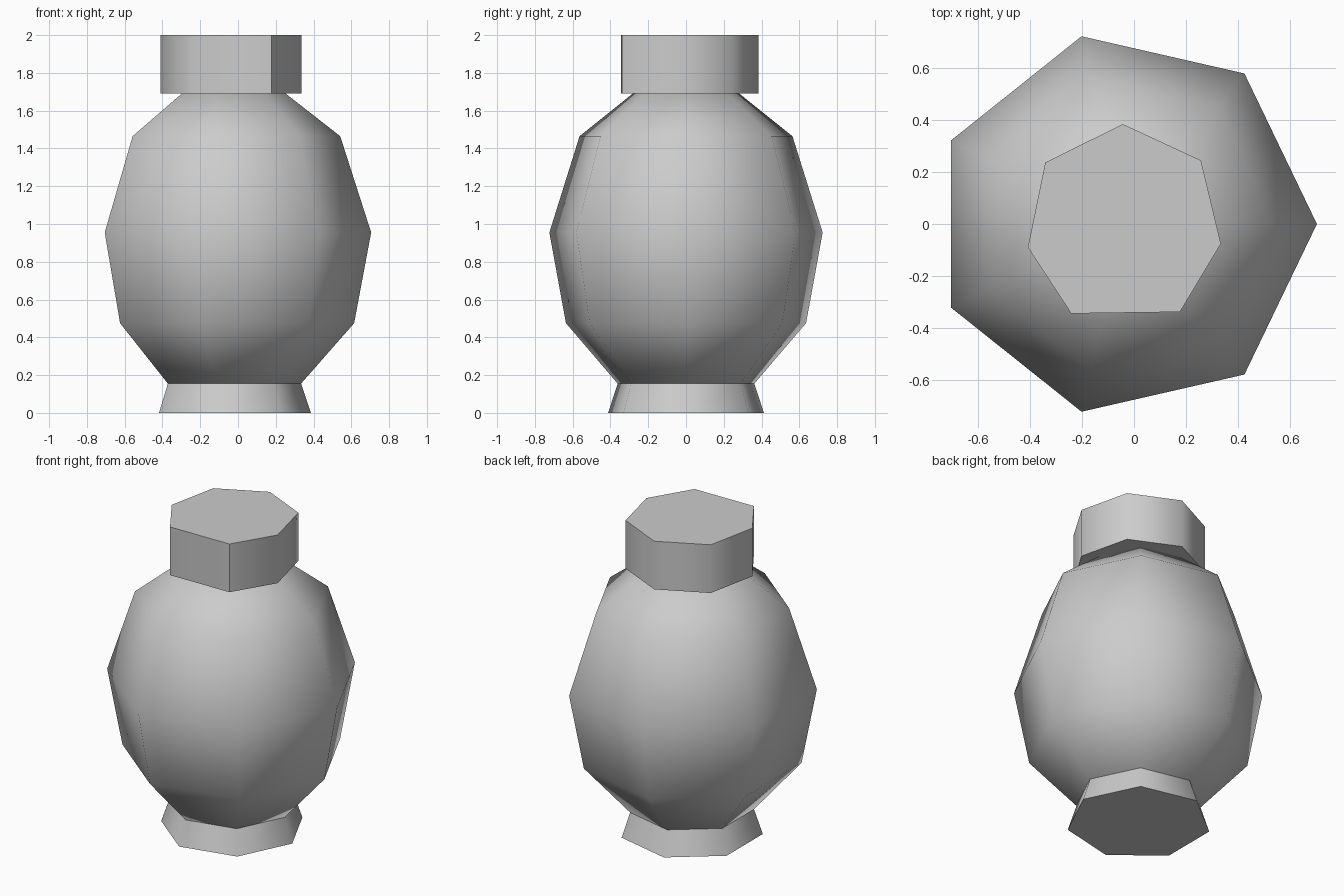
import bpy
import bmesh
from math import cos, sin, tau, radians

cube = bpy.data.objects.get("Cube")
if cube:
    bpy.data.objects.remove(cube, do_unlink=True)

grey = bpy.data.materials.new("plain grey")
grey.use_nodes = True
colour = (0.6, 0.6, 0.6, 1)
grey.diffuse_color = colour
grey.node_tree.nodes["Principled BSDF"].inputs["Base Color"].default_value = colour

CENTRE_X = -0.037
SIDES = 7


def heptagon(radius):
    return [(CENTRE_X + radius * cos(tau * i / SIDES), radius * sin(tau * i / SIDES))
            for i in range(SIDES)]


def loft(name, rings):
    """Skin a stack of (height, outline) rings and close both ends."""
    bm = bmesh.new()
    loops = [[bm.verts.new((x, y, z)) for x, y in outline] for z, outline in rings]
    for low, high in zip(loops, loops[1:]):
        for i in range(SIDES):
            j = (i + 1) % SIDES
            bm.faces.new((low[i], low[j], high[j], high[i]))
    bm.faces.new(loops[0][::-1])
    bm.faces.new(loops[-1])
    mesh = bpy.data.meshes.new(name)
    bm.to_mesh(mesh)
    bm.free()
    mesh.materials.append(grey)
    obj = bpy.data.objects.new(name, mesh)
    bpy.context.collection.objects.link(obj)
    bpy.ops.object.select_all(action='DESELECT')
    obj.select_set(True)
    bpy.context.view_layer.objects.active = obj
    bpy.ops.object.shade_smooth_by_angle(angle=radians(58))
    return obj


# Flared foot
loft("foot", [(0, heptagon(0.423)), (0.155, heptagon(0.371))])

# Rounded jar body
profile = [(0.155, 0.371), (0.475, 0.652), (0.955, 0.742), (1.465, 0.578), (1.69, 0.29)]
loft("body", [(z, heptagon(r)) for z, r in profile])

# Lid, slightly wider along its front edge
lid = [(0.335, -0.076), (0.258, 0.245), (-0.043, 0.385), (-0.342, 0.237),
       (-0.409, -0.09), (-0.242, -0.345), (0.177, -0.339)]
loft("lid", [(1.69, lid), (2.0, lid)])
